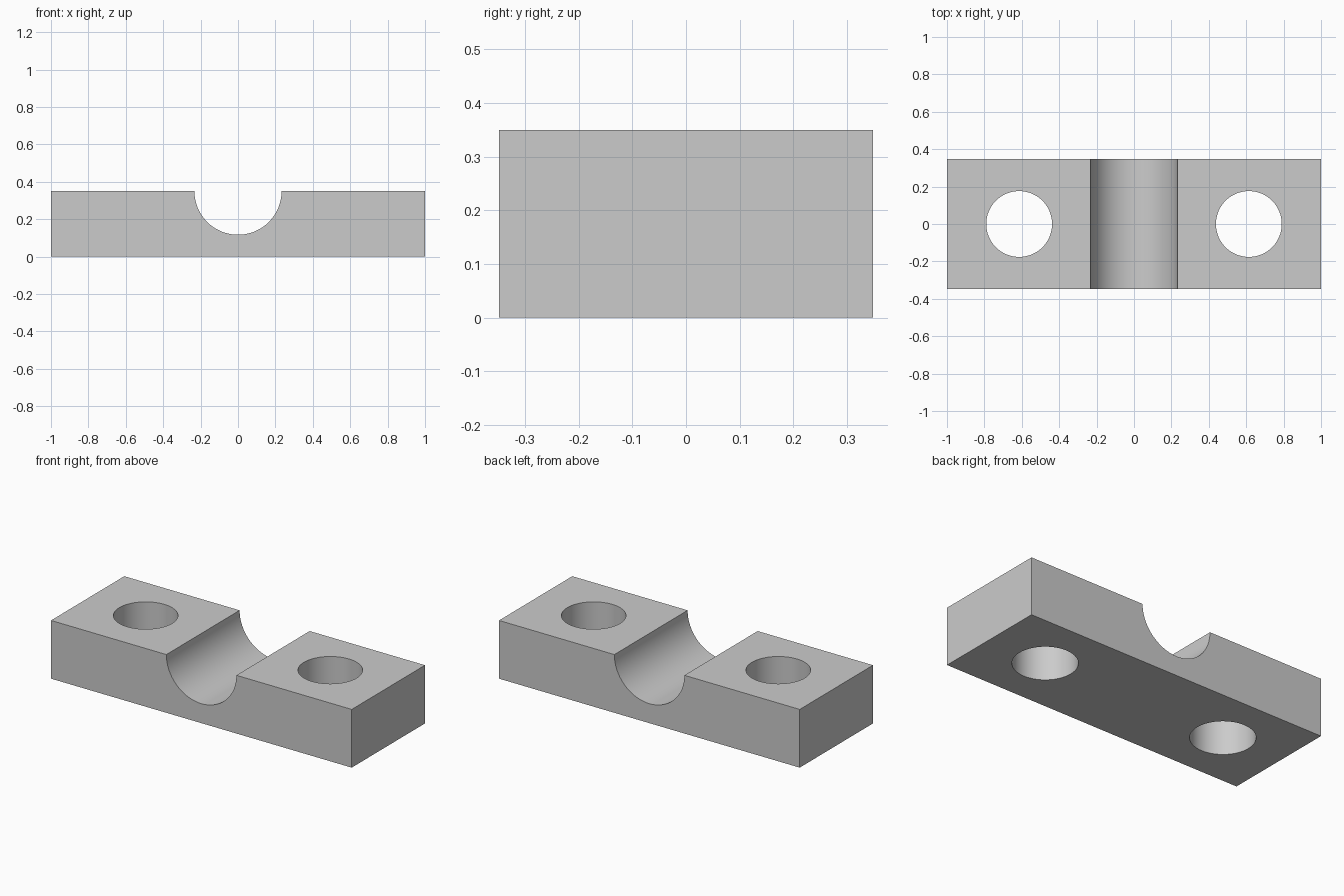
import bpy
import bmesh
import math

default_cube = bpy.data.objects.get("Cube")
if default_cube:
    bpy.data.objects.remove(default_cube, do_unlink=True)

LENGTH, DEPTH, HEIGHT = 2.0, 0.696, 0.35
GROOVE_RADIUS = 0.233
HOLE_RADIUS, HOLE_X = 0.176, 0.614
SEGMENTS = 64

grey = bpy.data.materials.new("plain_grey")
grey.use_nodes = True
colour = (0.6, 0.6, 0.6, 1)
grey.diffuse_color = colour
grey.node_tree.nodes["Principled BSDF"].inputs["Base Color"].default_value = colour


def add_object(name, bm):
    bmesh.ops.recalc_face_normals(bm, faces=bm.faces)
    mesh = bpy.data.meshes.new(name)
    bm.to_mesh(mesh)
    bm.free()
    mesh.materials.append(grey)
    obj = bpy.data.objects.new(name, mesh)
    bpy.context.collection.objects.link(obj)
    return obj


# Block with a half-round groove: front profile extruded along the depth
half = LENGTH / 2
profile = [(-half, HEIGHT), (-half, 0), (half, 0), (half, HEIGHT)]
for i in range(SEGMENTS // 2 + 1):
    angle = math.tau * i / SEGMENTS
    profile.append((GROOVE_RADIUS * math.cos(angle),
                    HEIGHT - GROOVE_RADIUS * math.sin(angle)))
bm = bmesh.new()
front = bm.faces.new([bm.verts.new((x, -DEPTH / 2, z)) for x, z in profile])
swept = bmesh.ops.extrude_face_region(bm, geom=[front], use_keep_orig=True)
back_verts = [e for e in swept["geom"] if isinstance(e, bmesh.types.BMVert)]
bmesh.ops.translate(bm, verts=back_verts, vec=(0, DEPTH, 0))
block = add_object("clamp_block", bm)
bpy.context.view_layer.objects.active = block

# Bolt holes drilled straight through both ends
for side, x in (("right", -HOLE_X), ("left", HOLE_X)):
    bm = bmesh.new()
    bmesh.ops.create_cone(bm, cap_ends=True, segments=SEGMENTS,
                          radius1=HOLE_RADIUS, radius2=HOLE_RADIUS,
                          depth=HEIGHT * 2)
    cutter = add_object(side + "_hole_cutter", bm)
    cutter.location = (x, 0, HEIGHT / 2)
    cutter.hide_render = True
    bpy.context.view_layer.update()
    drill = block.modifiers.new(side + "_hole", "BOOLEAN")
    drill.operation = "DIFFERENCE"
    drill.solver = "EXACT"
    drill.object = cutter
    bpy.ops.object.modifier_apply(modifier=drill.name)
    bpy.data.objects.remove(cutter, do_unlink=True)

# Smooth the round walls, keep the edges crisp
bpy.ops.object.select_all(action="DESELECT")
block.select_set(True)
bpy.ops.object.shade_smooth_by_angle(angle=math.radians(30))
